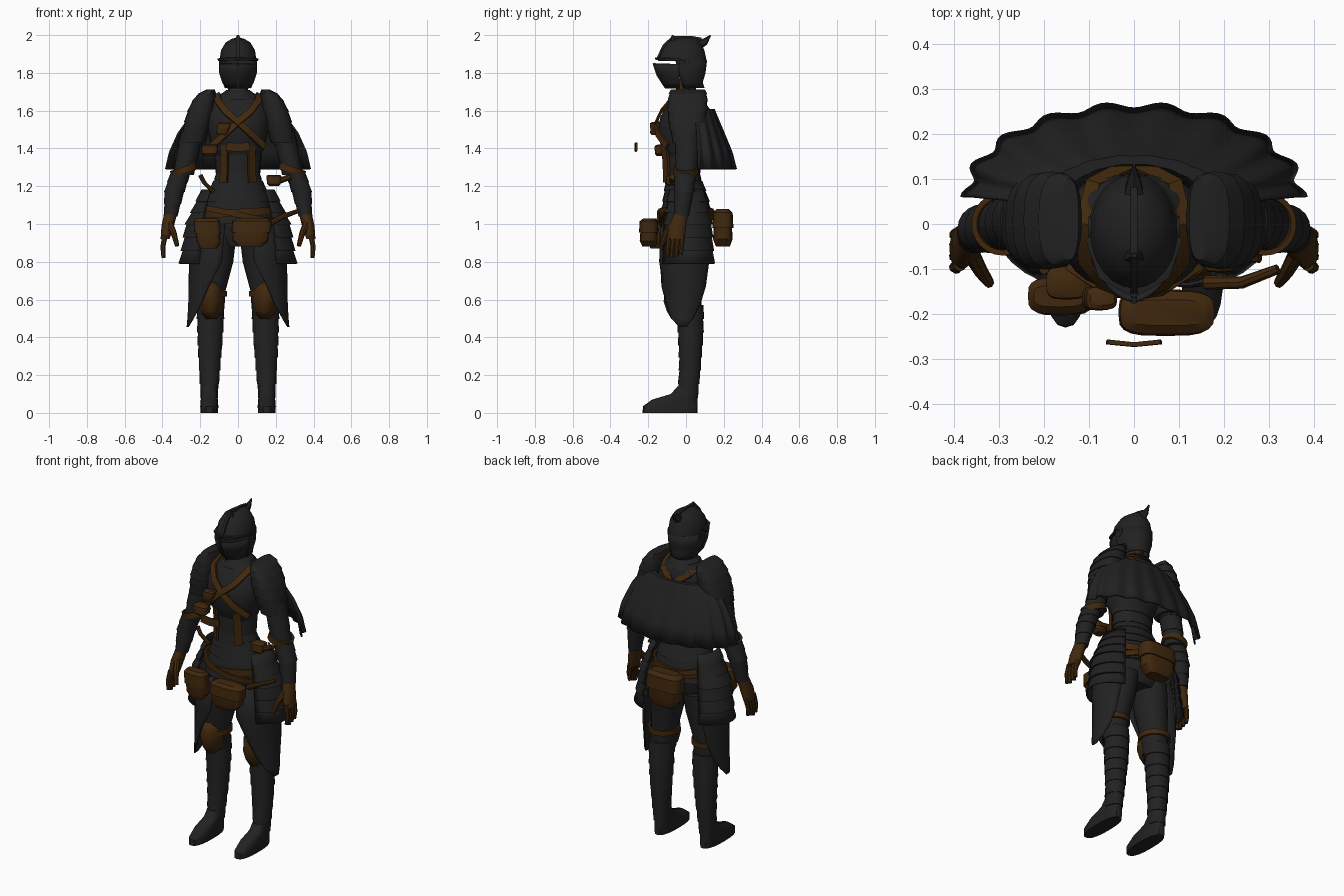
import bpy, bmesh
from math import sin, cos, pi, radians, copysign
from mathutils import Vector

if "Cube" in bpy.data.objects:
    bpy.data.objects.remove(bpy.data.objects["Cube"])


def material(name, rgb):
    m = bpy.data.materials.new(name)
    m.use_nodes = True
    m.diffuse_color = (*rgb, 1)
    m.node_tree.nodes["Principled BSDF"].inputs["Base Color"].default_value = (*rgb, 1)
    return m


STEEL = material("dark_steel", (0.0155, 0.0155, 0.0155))
LEATHER = material("brown_leather", (0.052, 0.021, 0.004))


def skin_rows(name, mat, rows, closed, mirror, thick=0):
    """Join rows of points into a surface, once or once per side."""
    for side, prefix in ((1, "left_"), (-1, "right_")) if mirror else ((1, ""),):
        bm = bmesh.new()
        grid = [[bm.verts.new((side * x, y, z)) for x, y, z in row] for row in rows]
        n = len(rows[0])
        for a, b in zip(grid, grid[1:]):
            for j in range(n if closed else n - 1):
                k = (j + 1) % n
                bm.faces.new((a[j], a[k], b[k], b[j]))
        if closed:
            bm.faces.new(grid[0])
            bm.faces.new(grid[-1])
        bmesh.ops.recalc_face_normals(bm, faces=bm.faces)
        me = bpy.data.meshes.new(prefix + name)
        bm.to_mesh(me)
        bm.free()
        me.materials.append(mat)
        ob = bpy.data.objects.new(prefix + name, me)
        bpy.context.collection.objects.link(ob)
        if thick:
            mod = ob.modifiers.new("thickness", "SOLIDIFY")
            mod.thickness, mod.offset = thick, 0
        bpy.ops.object.select_all(action="DESELECT")
        ob.select_set(True)
        bpy.context.view_layer.objects.active = ob
        bpy.ops.object.shade_smooth_by_angle(angle=radians(35))


def loft(name, mat, rings, arc=None, n=20, power=2, lames=0, flare=0.1,
         mirror=False, thick=0.008, wave=0):
    """Stack rings (x, y, z, rx, ry); lames gives overlapping plates."""
    arcs = arc if isinstance(arc, list) else [arc or (0, 360)] * len(rings)
    rings = [(*r, *a) for r, a in zip(rings, arcs)]
    if lames:
        def at(t):
            t *= len(rings) - 1
            i = min(int(t), len(rings) - 2)
            return [u + (v - u) * (t - i) for u, v in zip(rings[i], rings[i + 1])]
        stepped = []
        for i in range(lames):
            top, low = at(i / lames), at((i + 1) / lames)
            low[3] *= 1 + flare
            low[4] *= 1 + flare
            stepped += [top, low]
        rings = stepped
    rows = []
    for i, (x, y, z, rx, ry, a0, a1) in enumerate(rings):
        row = []
        for j in range(n):
            t = radians(a0 + (a1 - a0) * j / (n - 1 if arc else n))
            c, s = cos(t), sin(t)
            w = 1 + wave * i / len(rings) * cos(t * 18)
            row.append((x + rx * w * copysign(abs(c) ** (2 / power), c),
                        y + ry * w * copysign(abs(s) ** (2 / power), s), z))
        rows.append(row)
    skin_rows(name, mat, rows, not arc, mirror, thick if arc else 0)


def sweep(name, mat, pts, width, depth, centre=(0, 0, 1), n=4, taper=1, mirror=False):
    """Run a strap (n=4) or rod along points, its flat side facing out from centre."""
    pts = [Vector(p) for p in pts]
    rows = []
    for i, p in enumerate(pts):
        tangent = (pts[min(i + 1, len(pts) - 1)] - pts[max(i - 1, 0)]).normalized()
        out = p - Vector(centre)
        out = (out - tangent * out.dot(tangent)).normalized()
        across = tangent.cross(out)
        k = (1 + (taper - 1) * i / (len(pts) - 1)) / (2 * cos(pi / n))
        rows.append([p + across * width * k * cos(2 * pi * (j + .5) / n)
                     + out * depth * k * sin(2 * pi * (j + .5) / n) for j in range(n)])
    skin_rows(name, mat, rows, True, mirror)


def hoop(name, mat, x, y, z, rx, ry, width, tilt=0, mirror=False):
    """A strap going all the way round."""
    pts = [(x + rx * cos(i * pi / 12), y + ry * sin(i * pi / 12), z + tilt * cos(i * pi / 12))
           for i in range(25)]
    sweep(name, mat, pts, width, 0.012, (x, y, z), mirror=mirror)


def pouch(name, x, y, z, rx, ry, h, lean=0):
    """Rounded bag with an overhanging flap, its top shifted sideways by lean."""
    loft(name, LEATHER, [(x, y, z, rx * .6, ry * .7), (x, y, z + h * .2, rx * .9, ry),
                         (x + lean * .9, y, z + h * .9, rx * .92, ry * .85)], power=3.5)
    loft(name + "_flap", LEATHER, [(x + lean * .5, y, z + h * .5, rx, ry * 1.08),
                                   (x + lean * .9, y, z + h * .9, rx, ry),
                                   (x + lean, y, z + h, rx * .8, ry * .6)], power=3.5)


# helmet: skull, back, pointed visor, crest and ear bosses
loft("helmet_skull", STEEL, [(0, -.02, 1.862, .098, .13), (0, -.015, 1.92, .09, .112),
     (0, -.01, 1.96, .066, .087), (0, 0, 1.98, .035, .06), (0, 0, 1.987, .006, .03)], n=24)
loft("helmet_back", STEEL, [(0, -.02, 1.865, .098, .128), (0, -.01, 1.8, .095, .11),
     (0, 0, 1.75, .078, .085), (0, .01, 1.72, .066, .085)], arc=(-16, 196))
loft("helmet_visor", STEEL, [(0, -.03, 1.848, .098, .14), (0, -.03, 1.8, .096, .122),
     (0, -.03, 1.75, .08, .095), (0, -.03, 1.72, .055, .072)], arc=(-176, -4), power=1.75)
sweep("visor_ridge", STEEL, [(0, -.17, 1.852), (0, -.15, 1.79), (0, -.105, 1.72)], .012, .014)
sweep("visor_brow", STEEL, [(.099, -.03, 1.87), (.07, -.115, 1.873), (0, -.154, 1.876),
      (-.07, -.115, 1.873), (-.099, -.03, 1.87)], .018, .012)
sweep("helmet_crest", STEEL, [(0, -.148, 1.87), (0, -.115, 1.94), (0, -.07, 1.985),
      (0, .03, 1.985), (0, .08, 1.975)], .016, .022, (0, 0, 1.8))
sweep("crest_spike", STEEL, [(0, .05, 1.945), (0, .1, 1.965), (0, .13, 1.998)],
      .05, .06, (0, 0, 1.8), n=6, taper=.1)
sweep("front_peak", STEEL, [(0, -.07, 1.96), (0, -.07, 2)], .05, .04, n=6, taper=.2)
sweep("ear_boss", STEEL, [(.085, -.01, 1.85), (.101, -.01, 1.85)], .055, .055, n=14, mirror=True)

# neck and gorget
loft("neck", LEATHER, [(0, .005, 1.64, .075, .075), (0, 0, 1.7, .055, .055), (0, 0, 1.77, .05, .05)])
loft("gorget", STEEL, [(0, .01, 1.71, .06, .07), (0, .01, 1.66, .11, .09)], lames=2)

# breastplate, waist, hips
loft("breastplate", STEEL, [(0, .015, 1.69, .09, .07), (0, .01, 1.64, .15, .1),
     (0, -.01, 1.57, .165, .125), (0, -.02, 1.5, .16, .13), (0, -.02, 1.42, .145, .115),
     (0, -.015, 1.36, .12, .09)], n=28, power=2.3)
loft("waist_plates", STEEL, [(0, -.015, 1.4, .125, .095), (0, -.015, 1.27, .115, .088),
     (0, -.01, 1.2, .13, .095)], lames=4, flare=.04, n=24)
loft("fauld", STEEL, [(0, -.01, 1.23, .13, .095), (0, 0, 1.12, .165, .12),
     (0, 0, 1.0, .185, .135)], lames=4, flare=.05, n=24)
loft("hips", STEEL, [(0, .01, 1.05, .18, .125), (0, .01, .95, .18, .12), (0, .01, .88, .12, .09)])

# side tassets and hanging thigh cloths
loft("tasset", STEEL, [(.1, 0, 1.18, .09, .1), (.1, .005, 1.0, .17, .137),
     (.1, .01, .79, .2, .145)], arc=(-60, 66), lames=6, flare=.06, n=12, mirror=True)
loft("thigh_cloth", STEEL, [(.11, 0, 1.0, .12, .135), (.12, 0, .8, .136, .138),
     (.12, 0, .67, .138, .13), (.12, -.005, .57, .14, .115), (.12, -.01, .5, .144, .11),
     (.12, -.01, .455, .148, .1)],
     arc=[(-110, 65), (-105, 60), (-76, 52), (-56, 42), (-36, 25), (-14, 6)], n=14, mirror=True)

# legs: thighs, knees, greaves, shoes
loft("thigh", STEEL, [(.1, .01, .93, .09, .11), (.115, .005, .8, .09, .1),
     (.14, 0, .65, .075, .08), (.145, .01, .52, .07, .072)], mirror=True)
loft("knee_guard", LEATHER, [(.145, -.01, .69, .045, .075), (.145, -.015, .65, .062, .092),
     (.143, -.015, .59, .064, .1), (.143, -.01, .54, .055, .088), (.143, 0, .5, .03, .075)],
     arc=(-175, -5), mirror=True)
hoop("knee_strap", LEATHER, .145, 0, .63, .082, .085, .03, mirror=True)
loft("greave", STEEL, [(.145, .022, .57, .07, .07), (.147, .025, .4, .065, .064),
     (.15, .022, .25, .055, .055), (.152, .008, .08, .042, .052)],
     lames=7, flare=.08, mirror=True)
loft("shoe", STEEL, [(.152, -.085, 0, .046, .145), (.152, -.083, .035, .048, .145),
     (.152, -.06, .07, .045, .12), (.152, -.01, .1, .043, .07), (.152, .005, .14, .04, .05)],
     power=2.5, mirror=True)

# shoulders, arms, gloves
loft("pauldron", STEEL, [(.145, .01, 1.712, .022, .09), (.168, .01, 1.685, .05, .098),
     (.188, .008, 1.63, .066, .104), (.208, .005, 1.56, .07, .1), (.222, .005, 1.5, .068, .088),
     (.238, .005, 1.43, .06, .072)], power=2.6, lames=6, flare=.06, mirror=True)
loft("upper_arm", STEEL, [(.235, .01, 1.5, .062, .07), (.265, .005, 1.38, .056, .06),
     (.29, 0, 1.26, .054, .056)], lames=3, flare=.06, mirror=True)
hoop("elbow_strap", LEATHER, .287, 0, 1.285, .063, .064, .035, tilt=-.02, mirror=True)
loft("vambrace", STEEL, [(.305, -.005, 1.27, .052, .056), (.337, -.01, 1.17, .051, .05),
     (.357, -.025, 1.04, .034, .038)], lames=4, flare=.08, mirror=True)
loft("palm", LEATHER, [(.358, -.028, 1.05, .034, .038), (.372, -.045, .99, .033, .046),
     (.386, -.055, .92, .024, .048)], mirror=True)
for i in range(4):
    y = -.09 + i * .024
    sweep(f"finger_{i + 1}", LEATHER, [(.386, y, .94), (.398, y - .006, .88),
          (.394, y - .01, .82 + .008 * abs(i - 1))], .027, .028, n=8, taper=.75, mirror=True)
sweep("thumb", LEATHER, [(.362, -.065, 1.0), (.34, -.105, .95), (.322, -.13, .885)],
      .04, .036, n=8, taper=.6, mirror=True)

# short scalloped cape
loft("cape", STEEL, [(0, .04, 1.56, .13, .075), (0, .045, 1.605, .16, .09),
     (0, .05, 1.605, .2, .1), (0, .05, 1.56, .255, .117), (0, .055, 1.48, .31, .145),
     (0, .06, 1.38, .352, .18), (0, .06, 1.29, .37, .202)],
     arc=(0, 180), n=81, wave=.04)

# chest harness and waist bands
sweep("chest_strap", LEATHER, [(-.14, -.1, 1.41), (-.07, -.147, 1.475), (0, -.158, 1.54),
      (.065, -.133, 1.595), (.105, -.085, 1.65), (.112, 0, 1.685), (.09, .09, 1.65),
      (0, .135, 1.58)], .035, .014, (0, 0, 1.45), mirror=True)
sweep("waist_band", LEATHER, [(.07, -.118, 1.42), (.072, -.106, 1.34), (.075, -.102, 1.22)],
      .045, .014, (0, 0, 1.3), mirror=True)
sweep("loose_strap", LEATHER, [(-.06, -.262, 1.41), (0, -.268, 1.405), (.06, -.262, 1.41)],
      .045, .01, (0, 0, 1.4))
pouch("chest_pouch", -.15, -.13, 1.36, .045, .035, .06)
pouch("strap_pouch", -.085, -.165, 1.47, .034, .025, .07, .015)
pouch("side_pouch", .19, -.07, 1.2, .04, .035, .06)
sweep("side_flask", LEATHER, [(.2, -.08, 1.22), (.25, -.07, 1.24), (.28, -.07, 1.25)], .03, .03, n=8)
sweep("hip_rod", LEATHER, [(-.13, -.09, 1.17), (-.18, -.1, 1.22), (-.2, -.1, 1.26)], .022, .022, n=8)

# belts, hip bags and hilt
hoop("belt", LEATHER, 0, 0, 1.06, .19, .14, .04, tilt=.01)
hoop("slung_belt", LEATHER, 0, 0, 1.05, .196, .148, .03, tilt=-.04)
pouch("front_bag", .065, -.197, .88, .105, .048, .15, .01)
pouch("small_bag", -.155, -.16, .87, .07, .04, .16, -.012)
pouch("back_bag", 0, .195, .88, .11, .052, .2)
sweep("hilt", LEATHER, [(.16, -.13, 1.0), (.24, -.13, 1.04), (.32, -.1, 1.07)], .03, .03, n=8, taper=.7)
